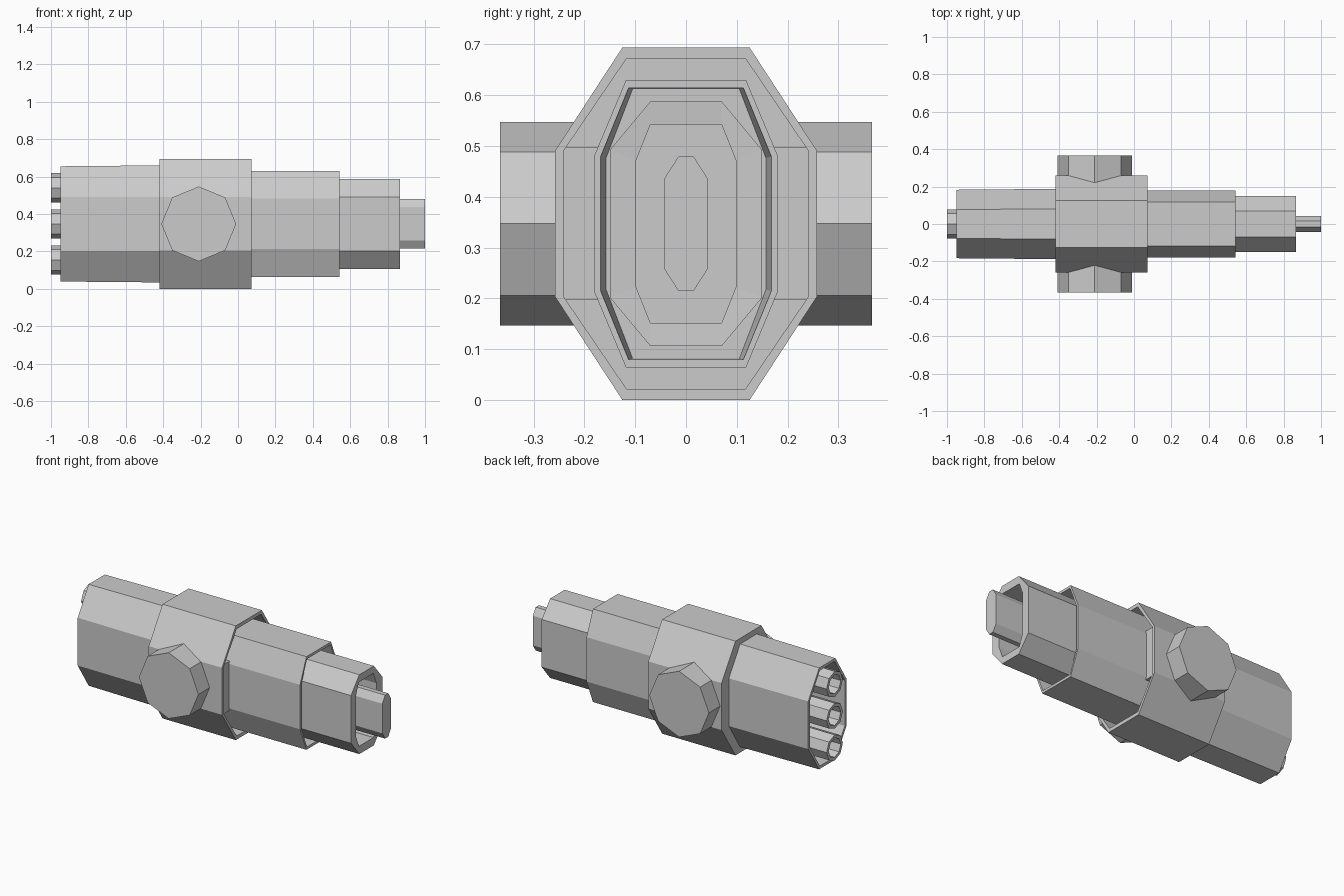
import bpy
import bmesh
import math

cube = bpy.data.objects.get("Cube")
if cube:
    bpy.data.objects.remove(cube, do_unlink=True)

MID = 0.347  # height of the long axis

grey = bpy.data.materials.new("plain_grey")
grey.use_nodes = True
colour = (0.6, 0.6, 0.6, 1)
grey.diffuse_color = colour
grey.node_tree.nodes["Principled BSDF"].inputs["Base Color"].default_value = colour


def finish(name, bm):
    bmesh.ops.recalc_face_normals(bm, faces=bm.faces)
    mesh = bpy.data.meshes.new(name)
    bm.to_mesh(mesh)
    bm.free()
    mesh.materials.append(grey)
    ob = bpy.data.objects.new(name, mesh)
    bpy.context.collection.objects.link(ob)
    return ob


def loft(name, stations):
    """Skin long octagons along x: (x, half width, half height, corner y, corner z)."""
    bm = bmesh.new()
    rings = []
    for x, w, h, cy, cz in stations:
        pts = [(w, cz), (cy, h), (-cy, h), (-w, cz),
               (-w, -cz), (-cy, -h), (cy, -h), (w, -cz)]
        rings.append([bm.verts.new((x, y, MID + z)) for y, z in pts])
    for a, b in zip(rings, rings[1:]):
        for i in range(8):
            j = (i + 1) % 8
            bm.faces.new((a[i], a[j], b[j], b[i]))
    bm.faces.new(rings[0])
    bm.faces.new(rings[-1])
    return finish(name, bm)


def turned(name, centre, axis, stations):
    """Eight-sided turned part along x or y: (position, radius)."""
    bm = bmesh.new()
    rings = []
    for pos, r in stations:
        ring = []
        for i in range(8):
            a = math.tau * i / 8
            u, v = r * math.cos(a), r * math.sin(a)
            co = (pos, u, centre[1] + v) if axis == 'x' else (centre[0] + u, pos, centre[1] + v)
            ring.append(bm.verts.new(co))
        rings.append(ring)
    for a, b in zip(rings, rings[1:]):
        for i in range(8):
            j = (i + 1) % 8
            bm.faces.new((a[i], a[j], b[j], b[i]))
    bm.faces.new(rings[0])
    bm.faces.new(rings[-1])
    return finish(name, bm)


# Main collar, open at the nozzle side
loft("main_collar", [
    (-0.42, 0.258, 0.347, 0.125, 0.143),
    (0.073, 0.258, 0.347, 0.125, 0.143),
    (0.073, 0.241, 0.325, 0.117, 0.143),
    (-0.03, 0.241, 0.325, 0.117, 0.143)])

# Rear housing, deeply hollow at its end
loft("rear_housing", [
    (-0.40, 0.188, 0.313, 0.08, 0.145),
    (-0.95, 0.183, 0.308, 0.078, 0.145),
    (-0.95, 0.168, 0.29, 0.072, 0.138),
    (-0.65, 0.168, 0.29, 0.072, 0.138)])

# Middle sleeve
loft("middle_sleeve", [
    (-0.05, 0.18, 0.283, 0.118, 0.135),
    (0.543, 0.18, 0.283, 0.118, 0.135),
    (0.543, 0.168, 0.267, 0.113, 0.132),
    (0.44, 0.157, 0.265, 0.105, 0.13)])

# Front sleeve, hollow with a thick rim
loft("front_sleeve", [
    (0.42, 0.15, 0.241, 0.07, 0.145),
    (0.865, 0.15, 0.241, 0.07, 0.145),
    (0.862, 0.098, 0.195, 0.07, 0.125),
    (0.66, 0.098, 0.195, 0.07, 0.125)])

# Central blade-like rod
loft("front_rod", [
    (0.64, 0.042, 0.132, 0.015, 0.09),
    (1.0, 0.042, 0.132, 0.015, 0.09)])

# Three exhaust tubes in the rear housing
for label, offset in (("upper", 0.193), ("middle", 0), ("lower", -0.193)):
    turned(label + "_rear_tube", (0, MID + offset), 'x', [
        (-0.63, 0.078), (-1.0, 0.078), (-1.0, 0.058), (-0.80, 0.058)])

# Round side knobs and spacer blocks
for label, side in (("left", -1), ("right", 1)):
    turned(label + "_side_knob", (-0.21, MID), 'y',
           [(side * 0.1, 0.2), (side * 0.366, 0.2)])
    bm = bmesh.new()
    bmesh.ops.create_cube(bm, size=1)
    bmesh.ops.scale(bm, vec=(0.12, 0.07, 0.3), verts=bm.verts)
    bmesh.ops.translate(bm, vec=(0.005, side * 0.206, MID), verts=bm.verts)
    finish(label + "_spacer", bm)
